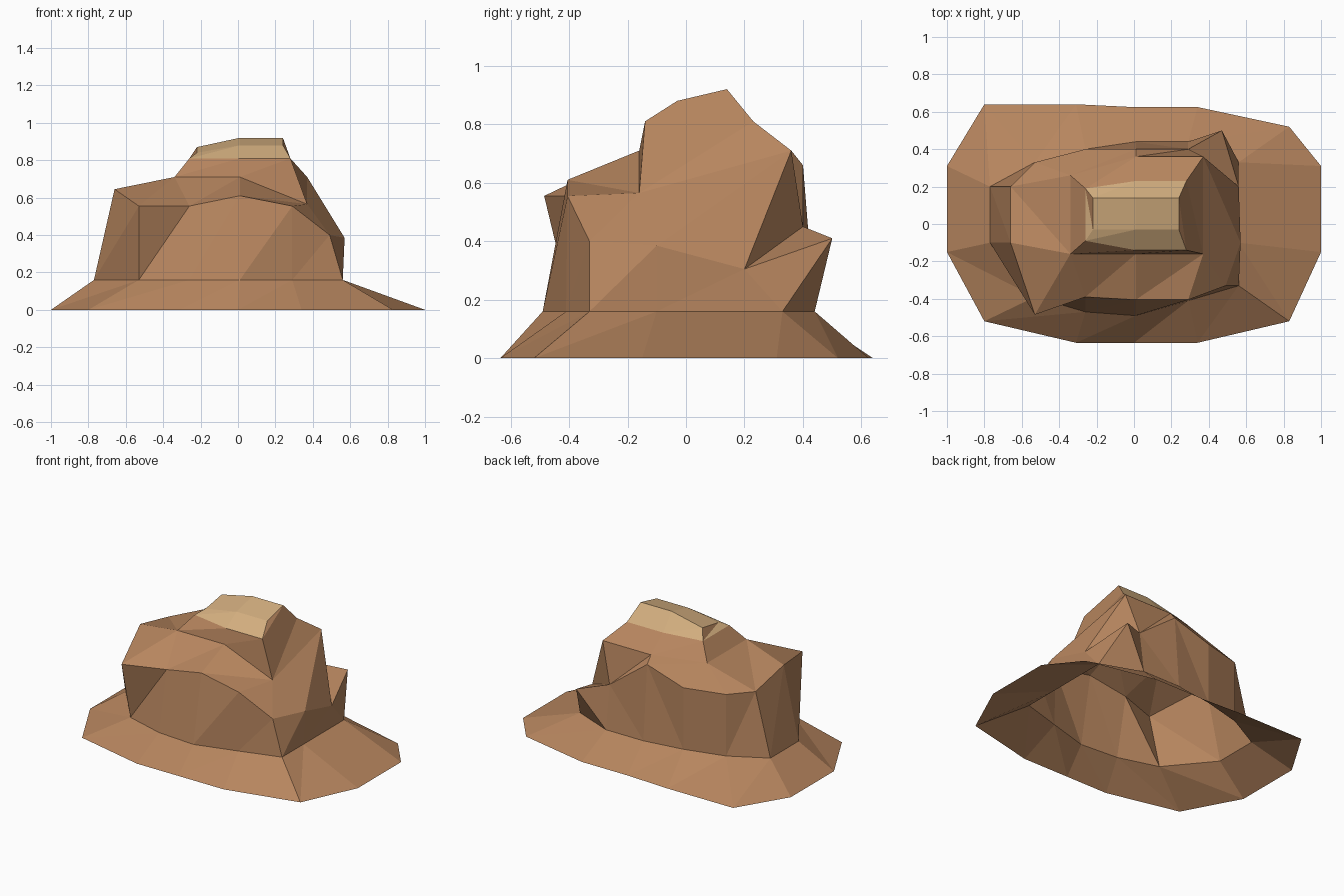
import bpy, bmesh

if "Cube" in bpy.data.objects:
    bpy.data.objects.remove(bpy.data.objects["Cube"])


def material(name, rgb):
    m = bpy.data.materials.new(name)
    m.diffuse_color = (*rgb, 1)
    m.use_nodes = True
    m.node_tree.nodes["Principled BSDF"].inputs["Base Color"].default_value = m.diffuse_color
    return m


brown = material("brown_rock", (0.47, 0.235, 0.112))
tan = material("tan_summit", (0.66, 0.43, 0.215))

bm = bmesh.new()


def ring(points, z=None):
    return [bm.verts.new(p if z is None else (*p, z)) for p in points]


def face(*verts, mat=0):
    f = bm.faces.new(verts)
    f.material_index = mat
    return f


def wall(low, up, flip=(), mat=lambda i, k: 0):
    """Band of triangle pairs between two rings of equal count."""
    n = len(low)
    for i in range(n):
        j = (i + 1) % n
        if i in flip:
            tris = (low[i], low[j], up[i]), (low[j], up[j], up[i])
        else:
            tris = (low[i], low[j], up[j]), (low[i], up[j], up[i])
        for k, t in enumerate(tris):
            if len(set(t)) == 3:
                face(*t, mat=mat(i, k))


# Contours, counter-clockwise from the front left corner
foot = ring([(-.8, -.52), (-.31, -.635), (0, -.635), (.34, -.635), (.83, -.52),
             (1, -.15), (1, .31), (.83, .52), (.34, .625), (0, .625),
             (-.31, .64), (-.8, .64), (-1, .31), (-1, -.15)], 0)
toe = ring([(-.53, -.39), (-.26, -.47), (.01, -.49), (.29, -.41), (.56, -.33),
            (.56, -.1), (.56, .2), (.56, .33), (.29, .44), (.01, .44),
            (-.26, .4), (-.53, .33), (-.77, .2), (-.77, -.1)], .16)
ledge = ring([(-.53, -.485, .555), (-.26, -.39, .555), (.01, -.405, .61), (.29, -.405, .555),
              (.49, -.33, .40), (.57, -.1, .385), (.56, .2, .305), (.47, .5, .41),
              (.29, .4, .45), (.01, .4, .66), (-.26, .4, .575), (-.53, .33, .575),
              (-.66, .2, .58), (-.66, -.1, .645)])
shoulder = ring([(-.34, -.16, .71), (.01, -.16, .71), (.37, -.16, .565),
                 (.37, .36, .71), (.01, .36, .71), (-.34, .26, .71)])
neck = ring([(-.26, -.09), (.01, -.14), (.28, -.14), (.28, .23), (.01, .23), (-.26, .19)], .81)
summit = ring([(-.22, -.03, .84), (.01, -.03, .88), (.24, -.03, .88),
               (.24, .14, .92), (.01, .14, .92), (-.22, .14, .87)])

# Scree skirt (open underneath) and cliff
wall(foot, toe)
wall(toe, ledge, flip=(6, 7, 8, 9, 10))

# Sloping shelf: fourteen sides merge into six, skipping the back right spur
merge = [0, 0, 1, 2, 2, 2, 3, 3, 4, 5, 5, 5, 0]
wall(ledge[:7] + ledge[8:], [shoulder[m] for m in merge])
face(ledge[6], ledge[7], ledge[8])

# Upper block and summit: tan on front, top and back, brown on its ends
wall(shoulder, neck)
wall(neck, summit, mat=lambda i, k: 0 if i == 2 or (i == 5 and k == 1) else 1)
for i in (0, 1):
    face(summit[i], summit[i + 1], summit[4 - i], summit[5 - i], mat=1) if i == 0 else \
        face(summit[1], summit[2], summit[3], summit[4], mat=1)

mesh = bpy.data.meshes.new("rock_mesa")
bm.to_mesh(mesh)
bm.free()
mesh.materials.append(brown)
mesh.materials.append(tan)
bpy.context.collection.objects.link(bpy.data.objects.new("rock_mesa", mesh))
